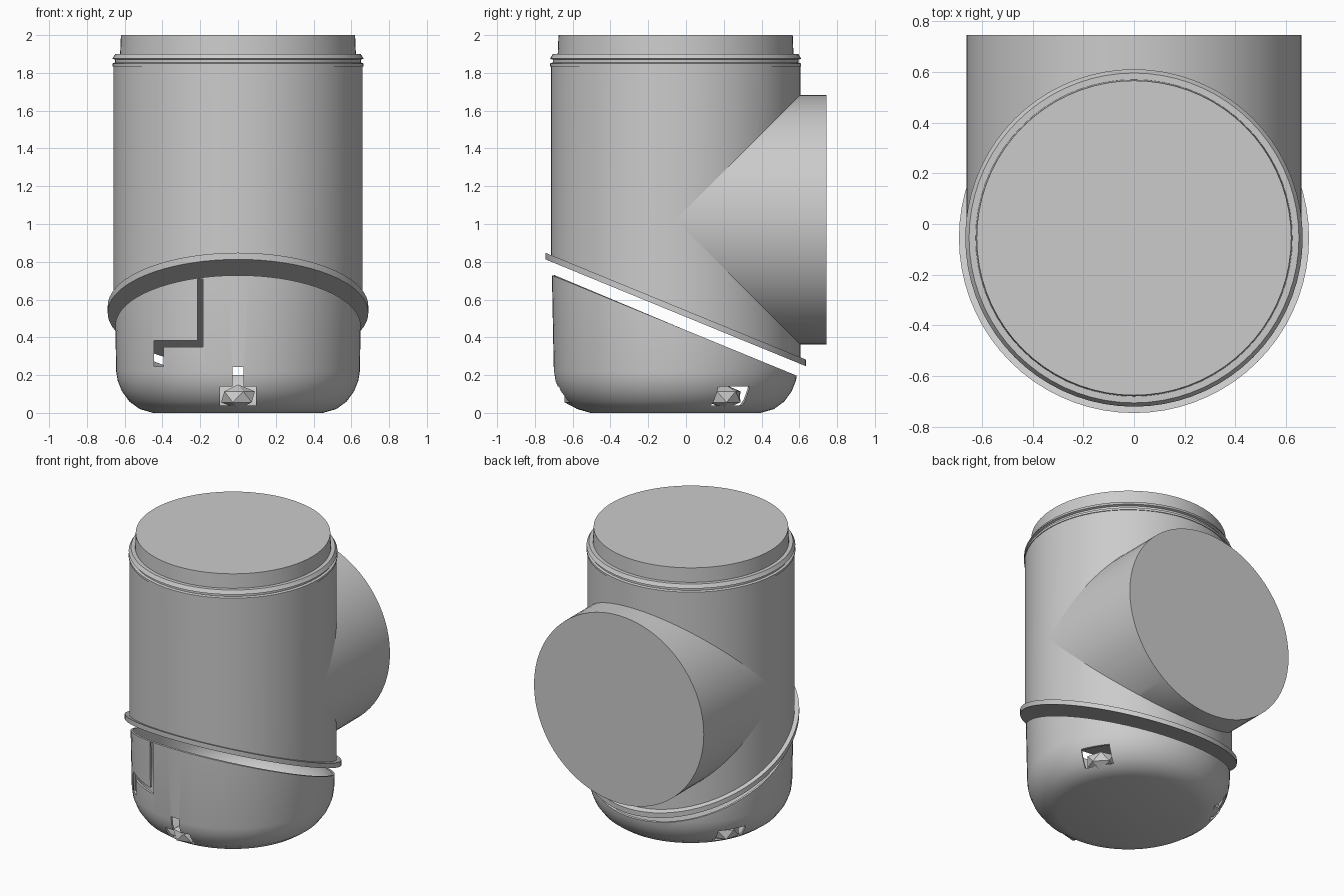
import bpy, bmesh, math
from mathutils import Vector, Matrix

cube = bpy.data.objects.get("Cube")
if cube:
    bpy.data.objects.remove(cube, do_unlink=True)

CY = -0.055                        # y of the upright axis
R = 0.66                           # pipe radius
SLANT = Vector((0, 0.41, 1)).normalized()

grey = bpy.data.materials.new("plain_grey")
grey.use_nodes = True
grey.diffuse_color = (0.6, 0.6, 0.6, 1)
grey.node_tree.nodes["Principled BSDF"].inputs["Base Color"].default_value = (0.6, 0.6, 0.6, 1)


def make(name, bm):
    bmesh.ops.recalc_face_normals(bm, faces=bm.faces)
    mesh = bpy.data.meshes.new(name)
    bm.to_mesh(mesh)
    bm.free()
    mesh.materials.append(grey)
    ob = bpy.data.objects.new(name, mesh)
    bpy.context.collection.objects.link(ob)
    return ob


def lathe(profile, closed=False, steps=72):
    """Spin (radius, height) points around the upright axis."""
    bm = bmesh.new()
    vs = [bm.verts.new((r, 0, z)) for r, z in profile]
    pairs = list(zip(vs, vs[1:])) + ([(vs[-1], vs[0])] if closed else [])
    es = [bm.edges.new(p) for p in pairs]
    bmesh.ops.spin(bm, geom=vs + es, cent=(0, 0, 0), axis=(0, 0, 1),
                   angle=math.tau, steps=steps)
    bmesh.ops.remove_doubles(bm, verts=bm.verts, dist=1e-4)
    bmesh.ops.translate(bm, verts=bm.verts, vec=(0, CY, 0))
    return bm


def slice_off(bm, height, keep_above, cap=True):
    """Cut along the slanted plane that meets the axis at height."""
    cut = bmesh.ops.bisect_plane(
        bm, geom=bm.verts[:] + bm.edges[:] + bm.faces[:], plane_co=(0, CY, height),
        plane_no=SLANT, clear_inner=keep_above, clear_outer=not keep_above)
    if cap:
        edges = [e for e in cut["geom_cut"] if isinstance(e, bmesh.types.BMEdge)]
        bmesh.ops.edgeloop_fill(bm, edges=edges)


def finish(ob, angle=35):
    """Apply modifiers and smooth the round faces."""
    bpy.ops.object.select_all(action="DESELECT")
    ob.select_set(True)
    bpy.context.view_layer.objects.active = ob
    if ob.modifiers:
        bpy.ops.object.convert(target="MESH")
    bpy.ops.object.shade_smooth_by_angle(angle=math.radians(angle))


# Upright body with a slanted closed underside
bm = lathe([(0, 0), (R, 0), (R, 1.835), (0, 1.835)])
slice_off(bm, 0.53, True)
finish(make("upright_body", bm))

# Horizontal branch leaving the back
bm = bmesh.new()
bmesh.ops.create_cone(bm, cap_ends=True, segments=72, radius1=R, radius2=R, depth=0.8,
                      matrix=Matrix.Translation((0, 0.345, 1.022)) @ Matrix.Rotation(math.pi / 2, 4, "X"))
slice_off(bm, 0.54, True)
finish(make("back_branch", bm))

# Grooved collar and the raised lid
finish(make("top_collar", lathe([(0, 1.83), (0.665, 1.835), (0.665, 1.85), (0.65, 1.855),
                                 (0.65, 1.87), (0.665, 1.875), (0.65, 1.9), (0, 1.9)])))
finish(make("top_lid", lathe([(0, 1.88), (0.625, 1.88), (0.62, 2.0), (0, 2.0)])))

# Slanted rim around the bottom of the body
bm = lathe([(0.645, 0), (0.69, 0), (0.69, 1.2), (0.645, 1.2)], closed=True)
slice_off(bm, 0.53, True, cap=False)
slice_off(bm, 0.565, False, cap=False)
bmesh.ops.bridge_loops(bm, edges=[e for e in bm.edges if e.is_boundary and
                                  (e.verts[0].co - Vector((0, CY, 0.55))).dot(SLANT) > 0])
bmesh.ops.bridge_loops(bm, edges=[e for e in bm.edges if e.is_boundary])
finish(make("slanted_rim", bm))

# Rounded open bowl below the gap
bm = lathe([(0, 0), (0.45, 0), (0.52, 0.02), (0.575, 0.06), (0.615, 0.115),
            (0.637, 0.17), (0.645, 0.22), (0.66, 1.0)])
slice_off(bm, 0.46, False, cap=False)
bowl = make("bowl", bm)
shell = bowl.modifiers.new("shell", "SOLIDIFY")
shell.thickness = 0.015
shell.offset = -1

# Cutters: foot pockets with a slot above, and the bent slit at the front
cut_bm = bmesh.new()


def cut_box(matrix, centre, size):
    bmesh.ops.create_cube(cut_bm, size=1, matrix=matrix @ Matrix.Translation(centre)
                          @ Matrix.Diagonal((*size, 1)))


base = Matrix.Translation((0, CY, 0))
feet = [base @ Matrix.Rotation(math.radians(a), 4, "Z") for a in (0, 120, 240)]
for i, turn in enumerate(feet):
    cut_box(turn, (0, -0.6, 0.09), (0.19, 0.2, 0.1))
    if i == 0:
        cut_box(turn, (0, -0.62, 0.19), (0.06, 0.2, 0.104))
cut_box(base, (-0.2, -0.62, 0.53), (0.03, 0.3, 0.36))
cut_box(base, (-0.33, -0.6, 0.367), (0.232, 0.3, 0.035))
cut_box(base, (-0.42, -0.55, 0.3), (0.05, 0.3, 0.11))
cutter = make("bowl_cutter", cut_bm)
cutter.hide_render = True
boolean = bowl.modifiers.new("openings", "BOOLEAN")
boolean.operation = "DIFFERENCE"
boolean.solver = "EXACT"
boolean.use_self = True
boolean.object = cutter
finish(bowl)
bpy.data.objects.remove(cutter, do_unlink=True)

# Faceted feet sitting in the pockets
for name, turn in zip(("front_foot", "left_foot", "right_foot"), feet):
    bm = bmesh.new()
    bmesh.ops.create_icosphere(bm, subdivisions=1, radius=1, matrix=turn
                               @ Matrix.Translation((0, -0.52, 0.085))
                               @ Matrix.Diagonal((0.1, 0.08, 0.065, 1)))
    make(name, bm)
